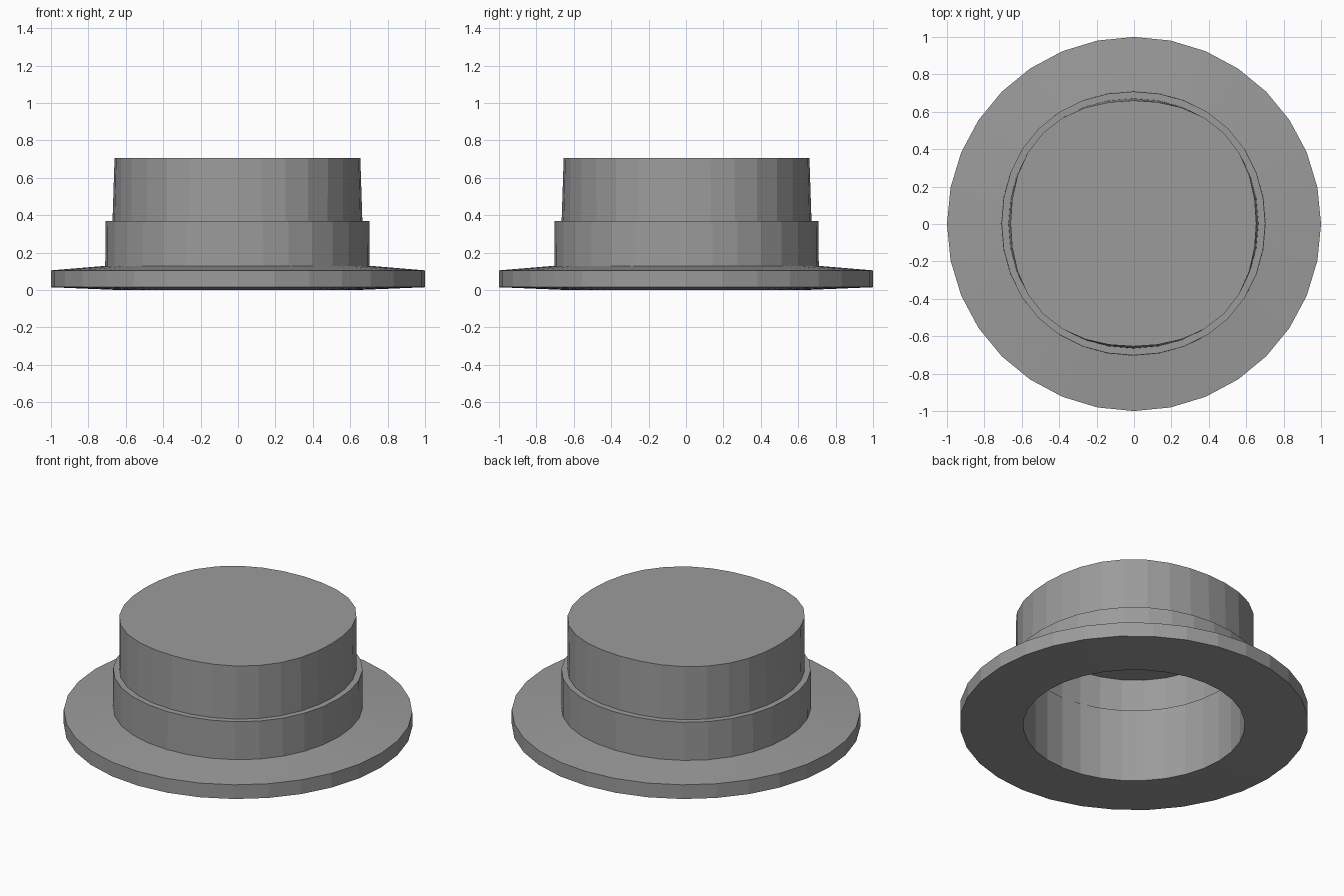
import bpy, bmesh, math

if "Cube" in bpy.data.objects:
    bpy.data.objects.remove(bpy.data.objects["Cube"], do_unlink=True)

SIDES = 32

felt = bpy.data.materials.new("grey felt")
felt.use_nodes = True
grey = (0.33, 0.33, 0.33, 1)
felt.diffuse_color = grey
felt.node_tree.nodes["Principled BSDF"].inputs["Base Color"].default_value = grey


def ring(bm, axis_r, corner_r, z):
    """Ring whose radius swells from the axes to the corners."""
    verts = []
    for i in range(SIDES):
        a = math.tau * i / SIDES
        r = axis_r + (corner_r - axis_r) * math.sin(2 * a) ** 2
        verts.append(bm.verts.new((r * math.cos(a), r * math.sin(a), z)))
    return verts


def lathe(name, *profiles, cap_first=(), cap_last=(), shift=0):
    """Skin each profile of (axis radius, corner radius, z) into a strip."""
    bm = bmesh.new()
    for k, profile in enumerate(profiles):
        rings = [ring(bm, *p) for p in profile]
        for a, b in zip(rings, rings[1:]):
            for i in range(SIDES):
                j = (i + 1) % SIDES
                bm.faces.new((a[i], b[i], b[j], a[j]))
        if k in cap_first:
            bm.faces.new(rings[0])
        if k in cap_last:
            bm.faces.new(rings[-1][::-1])
    mesh = bpy.data.meshes.new(name)
    bm.to_mesh(mesh)
    bm.free()
    mesh.materials.append(felt)
    obj = bpy.data.objects.new(name, mesh)
    obj.location = (-shift, shift, 0)
    bpy.context.collection.objects.link(obj)


# Wide brim with a sloping top and a slightly coned underside
lathe("brim", [(0.70, 0.705, 0.13), (1, 1, 0.105), (1, 1, 0.015), (0.636, 0.636, 0)])

# Band around the foot of the crown, with its ledge
lathe("hat_band", [(0.65, 0.66, 0.37), (0.705, 0.717, 0.37), (0.707, 0.717, 0.125)],
      shift=0.003)

# Squarish crown with a flat top
lathe("crown", [(0.657, 0.684, 0.706), (0.668, 0.682, 0.37)], cap_first=(0,), shift=0.003)

# Hollow inside with a fine crease and a flat ceiling
lathe("lining", [(0.636, 0.636, 0), (0.636, 0.638, 0.465), (0.642, 0.648, 0.465),
                 (0.632, 0.655, 0.675)], cap_last=(0,))
